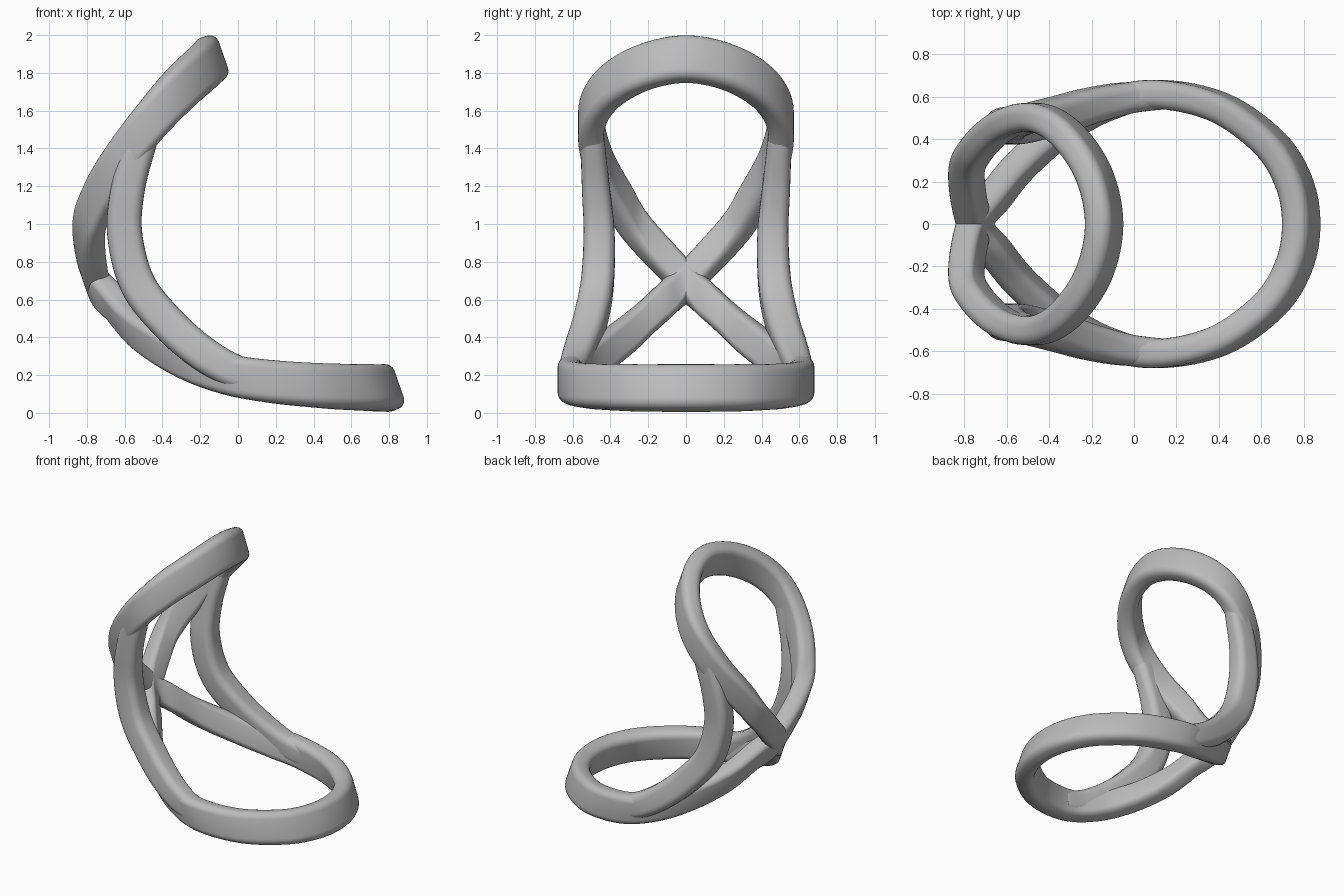
import bpy
import bmesh
from math import cos, sin, pi, radians
from mathutils import Vector

cube = bpy.data.objects.get("Cube")
if cube:
    bpy.data.objects.remove(cube, do_unlink=True)

mat = bpy.data.materials.new("mid grey")
mat.use_nodes = True
GREY = (0.5, 0.5, 0.5, 1)
mat.diffuse_color = GREY
mat.node_tree.nodes["Principled BSDF"].inputs["Base Color"].default_value = GREY

LEAN = Vector((-0.33, 0, 0.944)).normalized()  # direction of the band's height


def spline(points, closed, steps=8):
    """Smooth curve through the points, as (position, tangent) pairs."""
    p = [Vector(q) for q in points]
    n = len(p)
    get = (lambda i: p[i % n]) if closed else (lambda i: p[max(0, min(n - 1, i))])
    out = []
    for i in range(n if closed else n - 1):
        a, b, c, d = (get(i + k) for k in (-1, 0, 1, 2))
        m0, m1 = (c - a) / 2, (d - b) / 2
        for s in range(steps + (not closed and i == n - 2)):
            t = s / steps
            pos = (b * (2*t**3 - 3*t**2 + 1) + m0 * (t**3 - 2*t**2 + t)
                   + c * (3*t**2 - 2*t**3) + m1 * (t**3 - t**2))
            tan = ((c - b) * (6*t - 6*t**2) + m0 * (3*t**2 - 4*t + 1)
                   + m1 * (3*t**2 - 2*t))
            out.append((pos, tan.normalized()))
    return out


def section(width, height, radius=0.052, arc=5):
    """Rounded rectangle as 2D points."""
    pts = []
    for k, (sx, sy) in enumerate(((1, 1), (-1, 1), (-1, -1), (1, -1))):
        for j in range(arc + 1):
            a = (k + j / arc) * pi / 2
            pts.append((sx * (width / 2 - radius) + radius * cos(a),
                        sy * (height / 2 - radius) + radius * sin(a)))
    return pts


def sweep(name, rings, closed):
    """Skin a list of rings of points into a smooth tube."""
    bm = bmesh.new()
    vs = [[bm.verts.new(co) for co in ring] for ring in rings]
    n = len(vs[0])
    for i in range(len(vs) if closed else len(vs) - 1):
        a, b = vs[i], vs[(i + 1) % len(vs)]
        for j in range(n):
            k = (j + 1) % n
            bm.faces.new((a[j], a[k], b[k], b[j]))
    if not closed:
        bm.faces.new(vs[0])
        bm.faces.new(vs[-1])
    bmesh.ops.recalc_face_normals(bm, faces=bm.faces)
    mesh = bpy.data.meshes.new(name)
    bm.to_mesh(mesh)
    bm.free()
    mesh.materials.append(mat)
    ob = bpy.data.objects.new(name, mesh)
    bpy.context.collection.objects.link(ob)
    bpy.ops.object.select_all(action='DESELECT')
    ob.select_set(True)
    bpy.context.view_layer.objects.active = ob
    bpy.ops.object.shade_smooth_by_angle(angle=radians(40))
    return ob


def mirrored(points):
    return [(x, -y, z) for x, y, z in points]


# Folded figure-of-eight band: back loop, crossing, seat loop
crossing = (-0.75, 0, 0.70)
back_half = [(-0.79, 0.23, 0.945), (-0.745, 0.35, 1.12), (-0.62, 0.465, 1.335),
             (-0.46, 0.502, 1.55), (-0.315, 0.42, 1.71), (-0.19, 0.235, 1.825)]
seat_half = [(-0.65, 0.135, 0.575), (-0.53, 0.28, 0.44), (-0.345, 0.44, 0.315),
             (-0.14, 0.555, 0.228), (0.1, 0.612, 0.175), (0.4, 0.551, 0.146),
             (0.64, 0.381, 0.135), (0.755, 0.195, 0.132)]
path = ([crossing] + back_half + [(-0.141, 0, 1.873)] + mirrored(back_half)[::-1]
        + [crossing] + seat_half + [(0.789, 0, 0.132)] + mirrored(seat_half)[::-1])
rings = []
for pos, tan in spline(path, True):
    side = tan.cross(LEAN).normalized()
    rings.append([pos + side * u + LEAN * v for u, v in section(0.135, 0.25)])
sweep("figure_eight_band", rings, True)

# Side arms joining the seat loop to the back loop
arm = [(0.14, 0.605, 0.175), (-0.03, 0.595, 0.225), (-0.2, 0.56, 0.325),
       (-0.37, 0.51, 0.475), (-0.53, 0.47, 0.68), (-0.6, 0.46, 0.95),
       (-0.58, 0.478, 1.2), (-0.51, 0.495, 1.45)]
for name, pts in (("left_arm", arm), ("right_arm", mirrored(arm))):
    curve = spline(pts, False)
    rings = []
    for i, (pos, tan) in enumerate(curve):
        bulge = sin(pi * i / (len(curve) - 1))
        up = tan.cross(Vector((0, 1, 0))).normalized()
        side = up.cross(tan)
        shape = section(0.125 + 0.05 * bulge, 0.17 + 0.02 * bulge)
        rings.append([pos + side * u + up * v for u, v in shape])
    sweep(name, rings, False)
